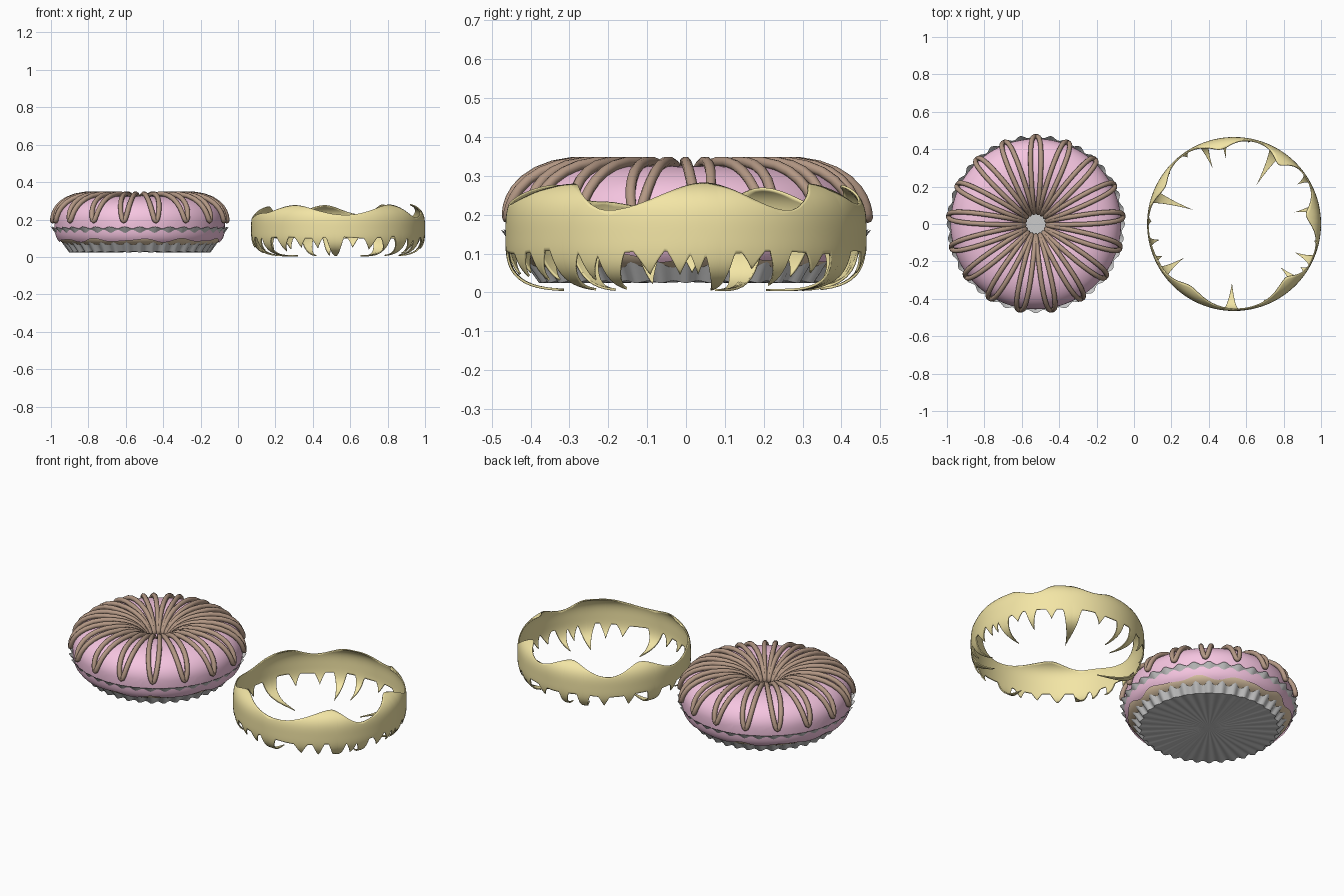
import bpy, bmesh, math
from math import sin, cos, pi, radians

if "Cube" in bpy.data.objects:
    bpy.data.objects.remove(bpy.data.objects["Cube"])

DX, RX = -0.525, 0.535          # centres of the doughnut and of the ring
MAJOR = 0.26                    # ring radius shared by all torus shapes


def spow(v, p):
    return math.copysign(abs(v) ** p, v)


def section(t, a, b, zc, p_up, p_low):
    """Radius and height on a rounded cross-section."""
    p = p_up if sin(t) >= 0 else p_low
    return MAJOR + a * spow(cos(t), p), zc + b * spow(sin(t), p)


def material(name, rgb):
    m = bpy.data.materials.new(name)
    m.diffuse_color = (*rgb, 1)
    m.use_nodes = True
    m.node_tree.nodes["Principled BSDF"].inputs["Base Color"].default_value = m.diffuse_color
    return m


def sweep(name, cx, cols, rows, point, mat=None, close=False, thick=0, angle=50):
    """Surface around z; point(phi, v) returns (radius, z), v from 0 to 1."""
    bm = bmesh.new()
    grid = []
    for i in range(cols):
        phi = 2 * pi * i / cols
        line = []
        for j in range(rows):
            r, z = point(phi, j / (rows if close else rows - 1))
            line.append(bm.verts.new((cx + r * cos(phi), r * sin(phi), z)))
        grid.append(line)
    for i in range(cols):
        a, b = grid[i], grid[(i + 1) % cols]
        for j in range(rows if close else rows - 1):
            k = (j + 1) % rows
            bm.faces.new((a[j], b[j], b[k], a[k]))
    bmesh.ops.remove_doubles(bm, verts=bm.verts, dist=1e-5)
    me = bpy.data.meshes.new(name)
    bm.to_mesh(me)
    bm.free()
    ob = bpy.data.objects.new(name, me)
    bpy.context.collection.objects.link(ob)
    if mat:
        me.materials.append(mat)
    if thick:
        s = ob.modifiers.new("thickness", 'SOLIDIFY')
        s.thickness, s.offset = thick, -1
    bpy.ops.object.select_all(action='DESELECT')
    bpy.context.view_layer.objects.active = ob
    ob.select_set(True)
    bpy.ops.object.shade_smooth_by_angle(angle=radians(angle))
    return ob


pink = material("pink_icing", (0.92, 0.56, 0.75))
dough_mat = material("dough", (0.80, 0.62, 0.42))
brown = material("chocolate", (0.45, 0.31, 0.23))
gold = material("yellow_icing", (0.90, 0.79, 0.38))


def donut(t, off=0.0):
    return section(t, 0.196 + off, 0.14 + off, 0.185, 0.92, 0.6)


# dough body
sweep("dough", DX, 96, 48, lambda phi, v: donut(2 * pi * v, -0.006), dough_mat, close=True)


# pink icing with a wavy lower edge
def icing(phi, v):
    low = radians(-33 + 5 * sin(11 * phi) + 2.5 * sin(17 * phi + 1))
    return donut(low + (radians(212) - low) * v)


sweep("pink_icing", DX, 144, 40, icing, pink)

# chocolate drizzle: one closed zigzag over the icing
LOBES, STEPS = 17, 36
cu = bpy.data.curves.new("chocolate_drizzle", 'CURVE')
cu.dimensions = '3D'
cu.bevel_depth, cu.bevel_resolution = 0.0135, 2
sp = cu.splines.new('POLY')
sp.points.add(LOBES * STEPS - 1)
for i, pt in enumerate(sp.points):
    phi = 2 * pi * i / (LOBES * STEPS) + pi / 2
    t = radians(82 - 80 * cos(2 * pi * i / STEPS))
    r, z = donut(t, 0.012)
    r = max(r, 0.062)
    pt.co = (DX + r * cos(phi), r * sin(phi), z, 1)
sp.use_cyclic_u = True
cu.materials.append(brown)
bpy.context.collection.objects.link(bpy.data.objects.new("chocolate_drizzle", cu))

# fluted paper cup: pleated floor and flaring wall
FLUTES = 36


def cup(phi, v):
    f = cos(FLUTES * phi)
    if v < 0.5:
        s = v / 0.5
        return 0.37 * s + 0.008 * f * s, 0.027 - 0.003 * f * s
    s = (v - 0.5) / 0.5
    return 0.37 + 0.099 * s + 0.008 * f, 0.027 - 0.003 * f * (1 - s) + 0.13 * s + 0.005 * f * s


sweep("paper_cup", DX, FLUTES * 8, 13, cup, angle=40)

# ---- yellow drip icing ring ----
N = 600
prof = [section(pi / 2 - (pi + 0.1) * i / N, 0.205, 0.145, 0.148, 0.6, 0.6) for i in range(N + 1)]
arc = [0.0]
for p, q in zip(prof, prof[1:]):
    arc.append(arc[-1] + math.dist(p, q))


def at_z(z):
    return next(arc[i] for i in range(N) if prof[i][1] <= z)


def at_r(r):
    return next((arc[i] for i in range(N // 2, N) if prof[i][0] <= r), arc[N])


def on_profile(s):
    lo, hi = 0, N
    while hi - lo > 1:
        m = (lo + hi) // 2
        lo, hi = (m, hi) if arc[m] <= s else (lo, m)
    f = (s - arc[lo]) / max(arc[hi] - arc[lo], 1e-9)
    return tuple(a + (b - a) * f for a, b in zip(prof[lo], prof[hi]))


# upper edge: angle and height of crests and dips
EDGE = [(-180, .205), (-150, .235), (-125, .277), (-85, .225), (-46, .28), (-26, .212),
        (7, .283), (35, .212), (53, .28), (75, .228), (100, .277), (128, .215), (152, .27), (180, .205)]
# long drips: angle, half width, radius of the tip
LONG = [(161, 6, .23), (111, 4.5, .32), (97, 3.5, .35), (60, 6.5, .24), (32, 4, .40), (11, 5, .33),
        (-43, 6, .34), (-92, 6, .315), (-146, 5.5, .325), (-168, 4, .41), (-25, 5, .36)]
# short drips: angle, half width, height of the tip
SHORT = [(-12, 5, .045), (-2, 4, .045), (4, 3, .045), (22, 4, .06), (46, 4, .05), (80, 4, .05),
         (125, 4, .04), (142, 4, .04), (178, 4, .05), (-156, 4, .03), (-130, 5, .03), (-116, 4, .05),
         (-104, 4, .045), (-68, 5, .04), (-56, 4, .03), (-33, 4, .03)]
BASE = at_z(0.103)
DRIPS = [(a, w, at_r(r) - BASE) for a, w, r in LONG] + [(a, w, at_z(z) - BASE) for a, w, z in SHORT]


def limits(phi):
    d = (math.degrees(phi) + 180) % 360 - 180
    for (a0, z0), (a1, z1) in zip(EDGE, EDGE[1:]):
        if a0 <= d <= a1:
            f = (1 - cos(pi * (d - a0) / (a1 - a0))) / 2
            top = at_z(z0 + (z1 - z0) * f)
            break
    low = 0.004 * sin(9 * phi)
    for a, w, h in DRIPS:
        gap = abs((d - a + 180) % 360 - 180)
        if gap < w:
            low = max(low, h * (1 - gap / w) ** 1.25)
    return top, BASE + low


def ring(phi, v):
    top, low = limits(phi)
    return on_profile(top + (low - top) * v)


ob = sweep("yellow_drip_ring", RX, 720, 20, ring, gold, angle=60)
# make normals face outwards, then thicken inwards
bm = bmesh.new()
bm.from_mesh(ob.data)
if sum(f.normal.x * (f.calc_center_median().x - RX) for f in bm.faces) < 0:
    bmesh.ops.reverse_faces(bm, faces=bm.faces)
bm.to_mesh(ob.data)
bm.free()
s = ob.modifiers.new("thickness", 'SOLIDIFY')
s.thickness, s.offset = 0.006, -1
